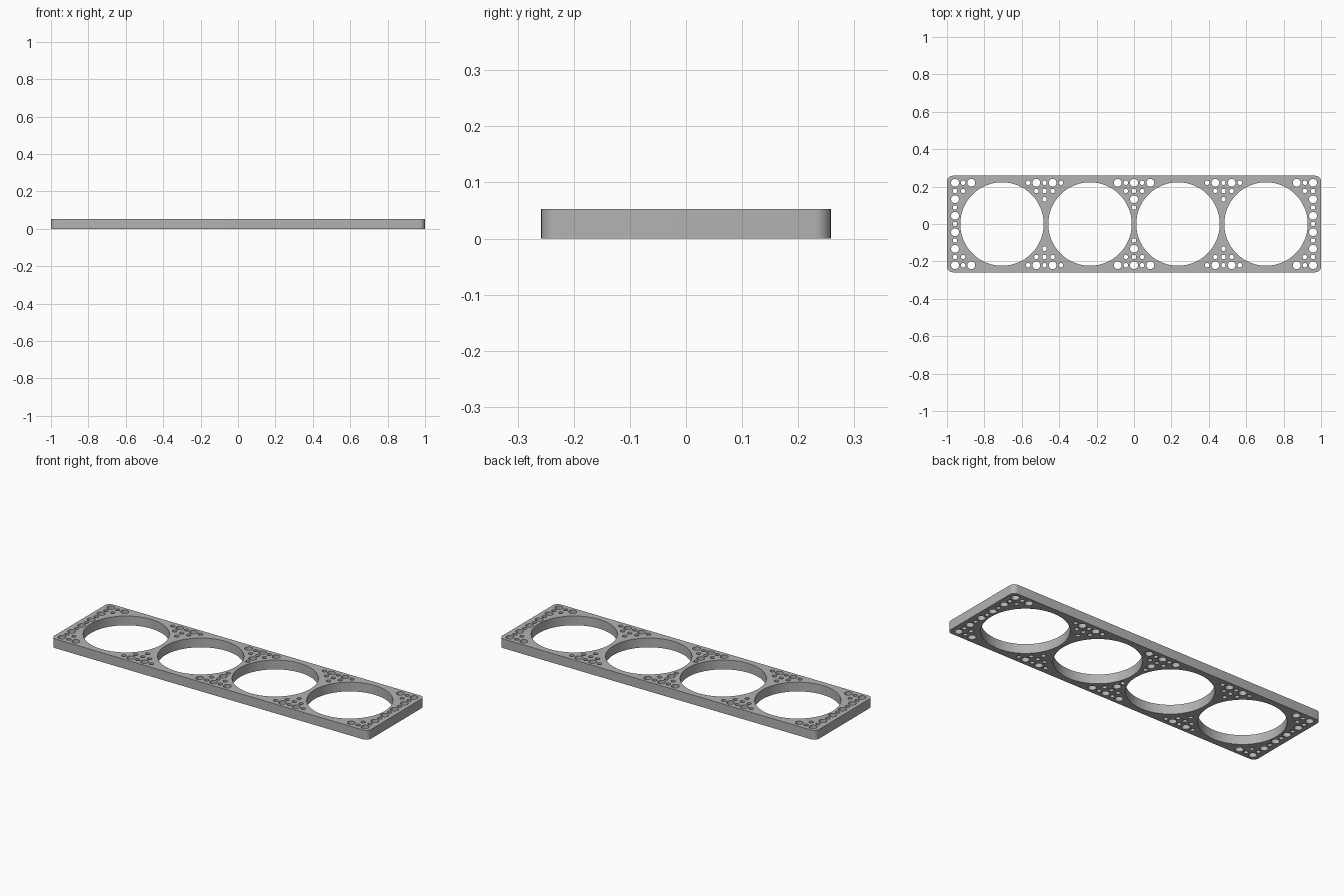
import bpy
import math

if "Cube" in bpy.data.objects:
    bpy.data.objects.remove(bpy.data.objects["Cube"])

HALF_X, HALF_Y, THICK = 1.0, 0.258, 0.053
CORNER = 0.03
RING_R, RING_STEP = 0.223, 0.4705
PITCH_X, PITCH_Y = 0.0435, 0.0441
LARGE_R, SMALL_R = 0.021, 0.012

# One flat grey for the whole plate
grey = bpy.data.materials.new("grey_plastic")
grey.use_nodes = True
colour = (0.45, 0.45, 0.45, 1)
grey.diffuse_color = colour
grey.node_tree.nodes["Principled BSDF"].inputs["Base Color"].default_value = colour

curve = bpy.data.curves.new("perforated_plate", "CURVE")
curve.dimensions = "2D"
curve.fill_mode = "BOTH"
curve.extrude = THICK / 2


def add_loop(points):
    spline = curve.splines.new("POLY")
    spline.points.add(len(points) - 1)
    for p, (x, y) in zip(spline.points, points):
        p.co = (x, y, 0, 1)
    spline.use_cyclic_u = True


def arc(cx, cy, r, start, sweep, n):
    return [(cx + r * math.cos(start + sweep * k / n),
             cy + r * math.sin(start + sweep * k / n)) for k in range(n + 1)]


def add_hole(x, y, r, n):
    add_loop(arc(x, y, r, 0, math.tau, n)[:-1])


# Rounded rectangular outline
outline = []
for q, (sx, sy) in enumerate([(1, 1), (-1, 1), (-1, -1), (1, -1)]):
    outline += arc(sx * (HALF_X - CORNER), sy * (HALF_Y - CORNER), CORNER,
                   q * math.pi / 2, math.pi / 2, 8)
add_loop(outline)

# Four large round openings
for k in range(4):
    add_hole((k - 1.5) * RING_STEP, 0, RING_R, 96)

# Small holes on a grid: row -> columns, mirrored in both directions
rows = {5: [0, 1, 2, 9, 10, 11, 12, 13, 20, 21, 22],
        4: [0, 1, 10, 11, 12, 21, 22],
        3: [0, 11, 22],
        2: [0, 22],
        1: [22],
        0: [22]}
for j, columns in rows.items():
    for i in columns:
        r = LARGE_R if i % 2 == 0 and j % 2 == 1 else SMALL_R
        for x, y in {(sx * i, sy * j) for sx in (1, -1) for sy in (1, -1)}:
            add_hole(x * PITCH_X, y * PITCH_Y, r, 24)

# Turn the filled outline into a welded solid
plate = bpy.data.objects.new("perforated_plate", curve)
bpy.context.collection.objects.link(plate)
plate.location.z = THICK / 2
bpy.ops.object.select_all(action="DESELECT")
bpy.context.view_layer.objects.active = plate
plate.select_set(True)
bpy.ops.object.convert(target="MESH")
plate = bpy.context.object
plate.name = "perforated_plate"
bpy.ops.object.mode_set(mode="EDIT")
bpy.ops.mesh.select_all(action="SELECT")
bpy.ops.mesh.remove_doubles(threshold=0.0001)
bpy.ops.mesh.normals_make_consistent(inside=False)
bpy.ops.object.mode_set(mode="OBJECT")
plate.data.materials.clear()
plate.data.materials.append(grey)
bpy.ops.object.shade_smooth_by_angle(angle=math.radians(30))
